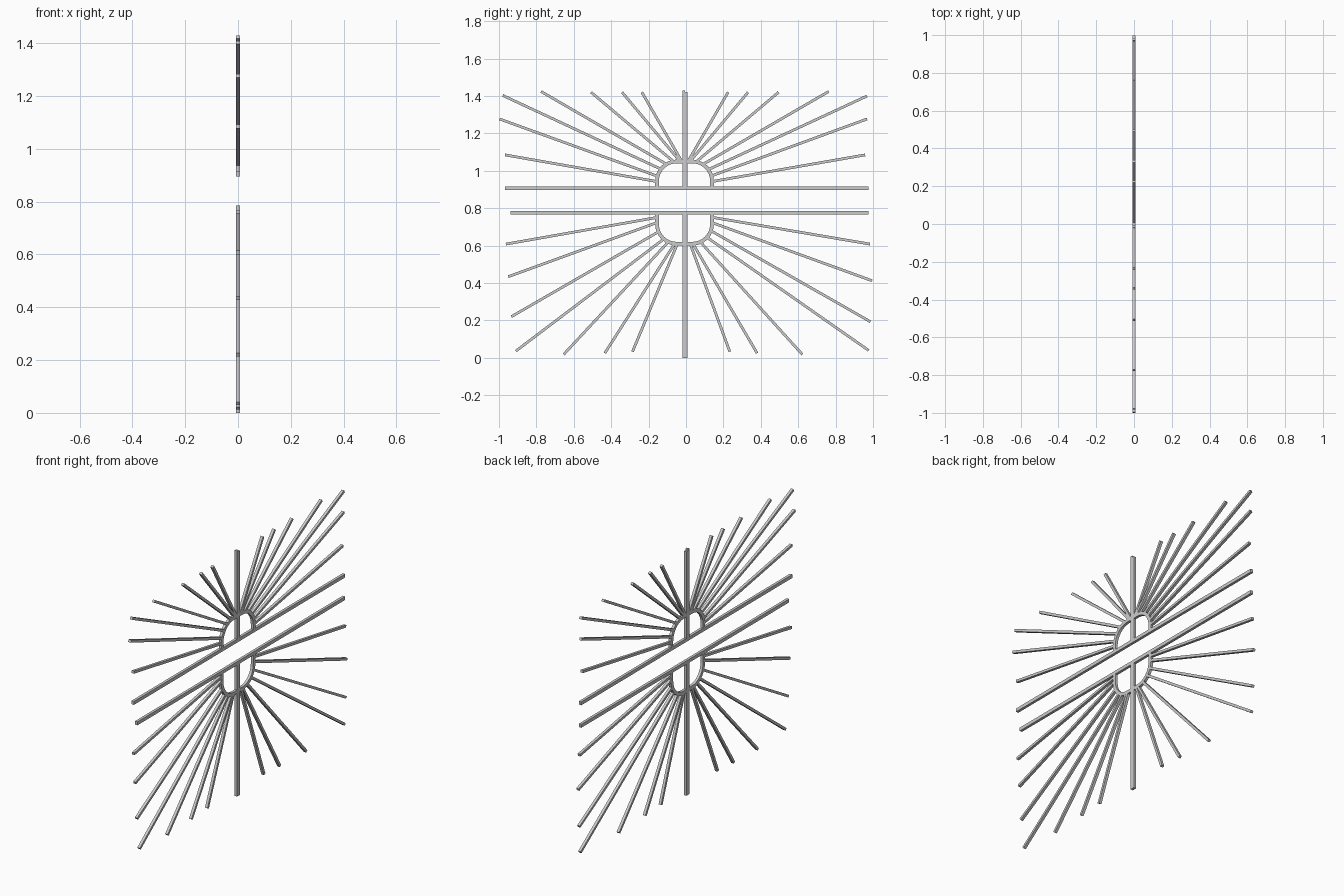
import bpy, bmesh, math
from mathutils import Vector

if "Cube" in bpy.data.objects:
    bpy.data.objects.remove(bpy.data.objects["Cube"])

DEPTH = 0.016


def bar(name, a, b, width, depth=DEPTH):
    """Rectangular bar between two (y, z) points."""
    a, b = Vector((0, *a)), Vector((0, *b))
    d = (b - a).normalized()
    side = Vector((0, -d.z, d.y)) * width / 2
    out = Vector((depth / 2, 0, 0))
    bm = bmesh.new()
    rings = [[bm.verts.new(p + s * side + t * out)
              for s, t in ((-1, -1), (1, -1), (1, 1), (-1, 1))] for p in (a, b)]
    bm.faces.new(rings[0])
    bm.faces.new(rings[1][::-1])
    for i in range(4):
        j = (i + 1) % 4
        bm.faces.new((rings[0][i], rings[1][i], rings[1][j], rings[0][j]))
    finish(name, bm)


def finish(name, bm):
    bmesh.ops.recalc_face_normals(bm, faces=bm.faces)
    me = bpy.data.meshes.new(name)
    bm.to_mesh(me)
    bm.free()
    ob = bpy.data.objects.new(name, me)
    bpy.context.collection.objects.link(ob)


def arch(name, base, top, half, cy, radius, width):
    """Rounded arch swept from a horizontal bar; opens up or down."""
    s = 1 if top > base else -1

    def outline(off):
        r, pts = radius + off, [(cy + half + off, base)]
        for sx, start in ((1, 0), (-1, 90)):
            for k in range(9):
                t = math.radians(start + k * 90 / 8)
                pts.append((cy + sx * (half - radius) + r * math.cos(t),
                            top - s * radius + s * r * math.sin(t)))
        return pts + [(cy - half - off, base)]

    outer, inner = outline(width / 2), outline(-width / 2)
    bm = bmesh.new()
    rings = [[bm.verts.new((x, *p)) for x, p in
              ((-DEPTH / 2, o), (DEPTH / 2, o), (DEPTH / 2, i), (-DEPTH / 2, i))]
             for o, i in zip(outer, inner)]
    for r, q in zip(rings, rings[1:]):
        for i in range(4):
            j = (i + 1) % 4
            bm.faces.new((r[i], r[j], q[j], q[i]))
    bm.faces.new(rings[0])
    bm.faces.new(rings[-1])
    finish(name, bm)


# Horizontal rails
bar("upper_rail", (-0.968, 0.906), (0.975, 0.906), 0.02)
bar("lower_rail", (-0.937, 0.775), (0.975, 0.775), 0.02)

# Paired centre posts
for y, top in ((-0.0125, 1.43), (0.001, 1.42)):
    bar("upper_post", (y, 0.906), (y, top), 0.0135)
    bar("lower_post", (y, 0.0), (y, 0.775), 0.0135)

# Central arches
arch("upper_arch", 0.906, 1.05, 0.147, -0.008, 0.105, 0.02)
arch("lower_arch", 0.775, 0.61, 0.147, -0.008, 0.105, 0.02)

# Rays as (tip y, tip z, root y, root z)
upper_rays = [
    (-0.968, 1.085, -0.158, 0.943), (-0.997, 1.277, -0.158, 0.973),
    (-0.98, 1.403, -0.139, 1.011), (-0.775, 1.424, -0.107, 1.037),
    (-0.508, 1.42, -0.070, 1.052), (-0.342, 1.42, -0.035, 1.054),
    (-0.236, 1.42, -0.026, 1.056), (0.225, 1.42, 0.014, 1.056),
    (0.332, 1.42, 0.025, 1.054), (0.495, 1.42, 0.059, 1.052),
    (0.763, 1.424, 0.095, 1.037), (0.968, 1.4, 0.125, 1.009),
    (0.968, 1.277, 0.142, 0.975), (0.958, 1.085, 0.142, 0.943)]
lower_rays = [
    (-0.963, 0.608, -0.158, 0.75), (-0.95, 0.434, -0.158, 0.722),
    (-0.934, 0.22, -0.145, 0.675), (-0.91, 0.036, -0.120, 0.634),
    (-0.654, 0.018, -0.096, 0.618), (-0.434, 0.025, -0.064, 0.605),
    (-0.286, 0.033, -0.048, 0.605), (0.234, 0.033, 0.024, 0.605),
    (0.38, 0.025, 0.040, 0.605), (0.622, 0.018, 0.078, 0.618),
    (0.976, 0.04, 0.115, 0.642), (0.986, 0.193, 0.132, 0.68),
    (0.995, 0.412, 0.142, 0.722), (0.984, 0.608, 0.142, 0.751)]
for name, rays in (("upper_ray", upper_rays), ("lower_ray", lower_rays)):
    for y1, z1, y0, z0 in rays:
        bar(name, (y0, z0), (y1, z1), 0.0145)
